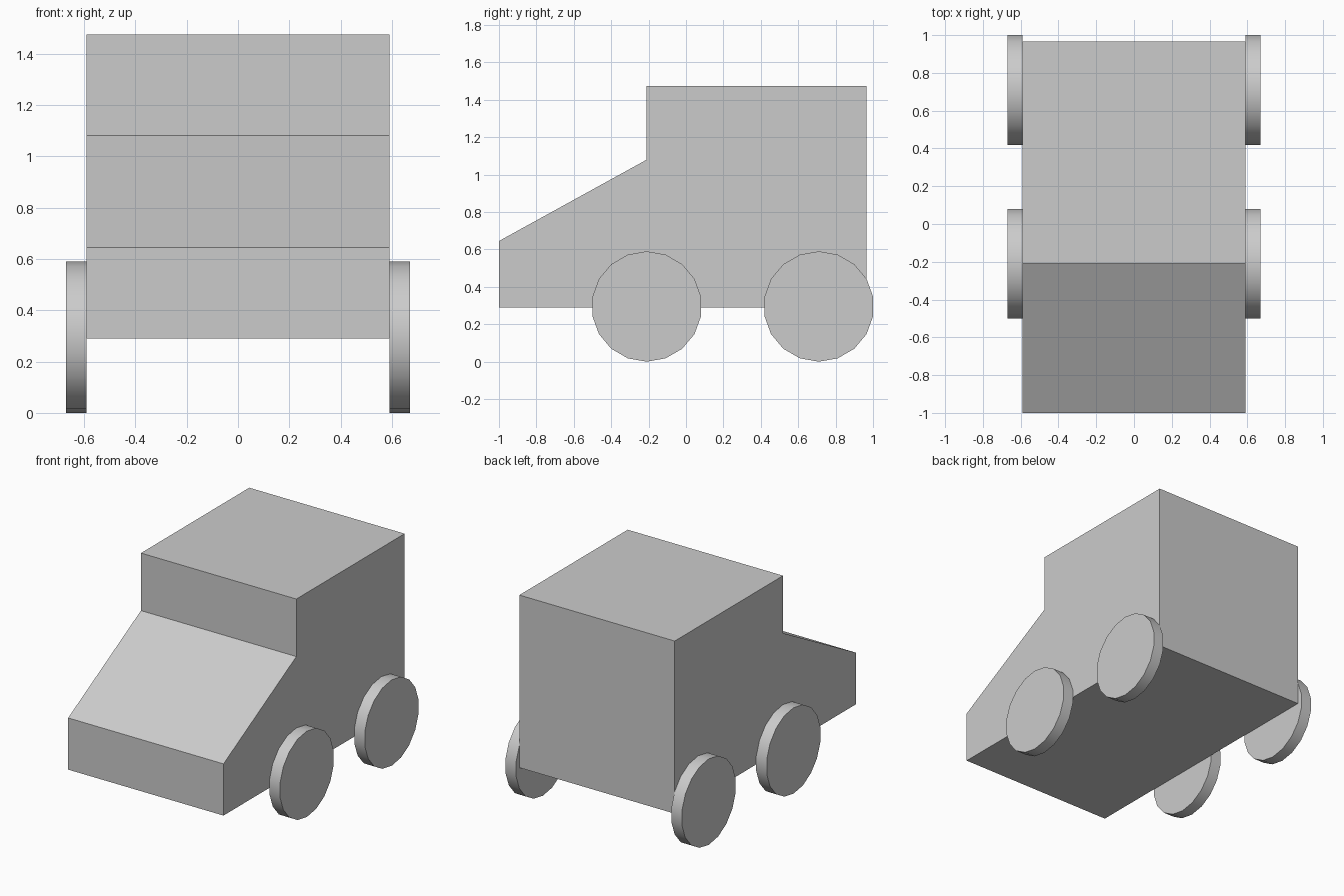
import bpy
import bmesh
from math import sin, cos, tau, radians

if "Cube" in bpy.data.objects:
    bpy.data.objects.remove(bpy.data.objects["Cube"])


def extrude_profile(name, profile, x0, x1):
    """Extrude a (y, z) side outline from x0 to x1."""
    bm = bmesh.new()
    face = bm.faces.new([bm.verts.new((x0, y, z)) for y, z in profile])
    ext = bmesh.ops.extrude_face_region(bm, geom=[face], use_keep_orig=True)
    moved = [g for g in ext["geom"] if isinstance(g, bmesh.types.BMVert)]
    bmesh.ops.translate(bm, verts=moved, vec=(x1 - x0, 0, 0))
    bmesh.ops.recalc_face_normals(bm, faces=bm.faces)
    mesh = bpy.data.meshes.new(name)
    bm.to_mesh(mesh)
    bm.free()
    obj = bpy.data.objects.new(name, mesh)
    bpy.context.collection.objects.link(obj)
    return obj


HALF_WIDTH = 0.59
WHEEL_OUTER = 0.67
RADIUS = 0.295
SIDES = 18

# Body: sloping bonnet and tall boxy cabin
extrude_profile("body", [(-1, 0.29), (0.965, 0.29), (0.965, 1.475),
                         (-0.21, 1.475), (-0.21, 1.08), (-1, 0.645)],
                -HALF_WIDTH, HALF_WIDTH)

# Wheels: 18-sided discs flush against the body sides
for axle, y in (("front", -0.21), ("rear", 0.71)):
    rim = [(y + RADIUS * sin(tau * i / SIDES), RADIUS + RADIUS * cos(tau * i / SIDES))
           for i in range(SIDES)]
    for side, s in (("left", 1), ("right", -1)):
        wheel = extrude_profile(f"{axle}_{side}_wheel", rim, s * HALF_WIDTH, s * WHEEL_OUTER)
        bpy.ops.object.select_all(action="DESELECT")
        wheel.select_set(True)
        bpy.context.view_layer.objects.active = wheel
        bpy.ops.object.shade_smooth_by_angle(angle=radians(30))
